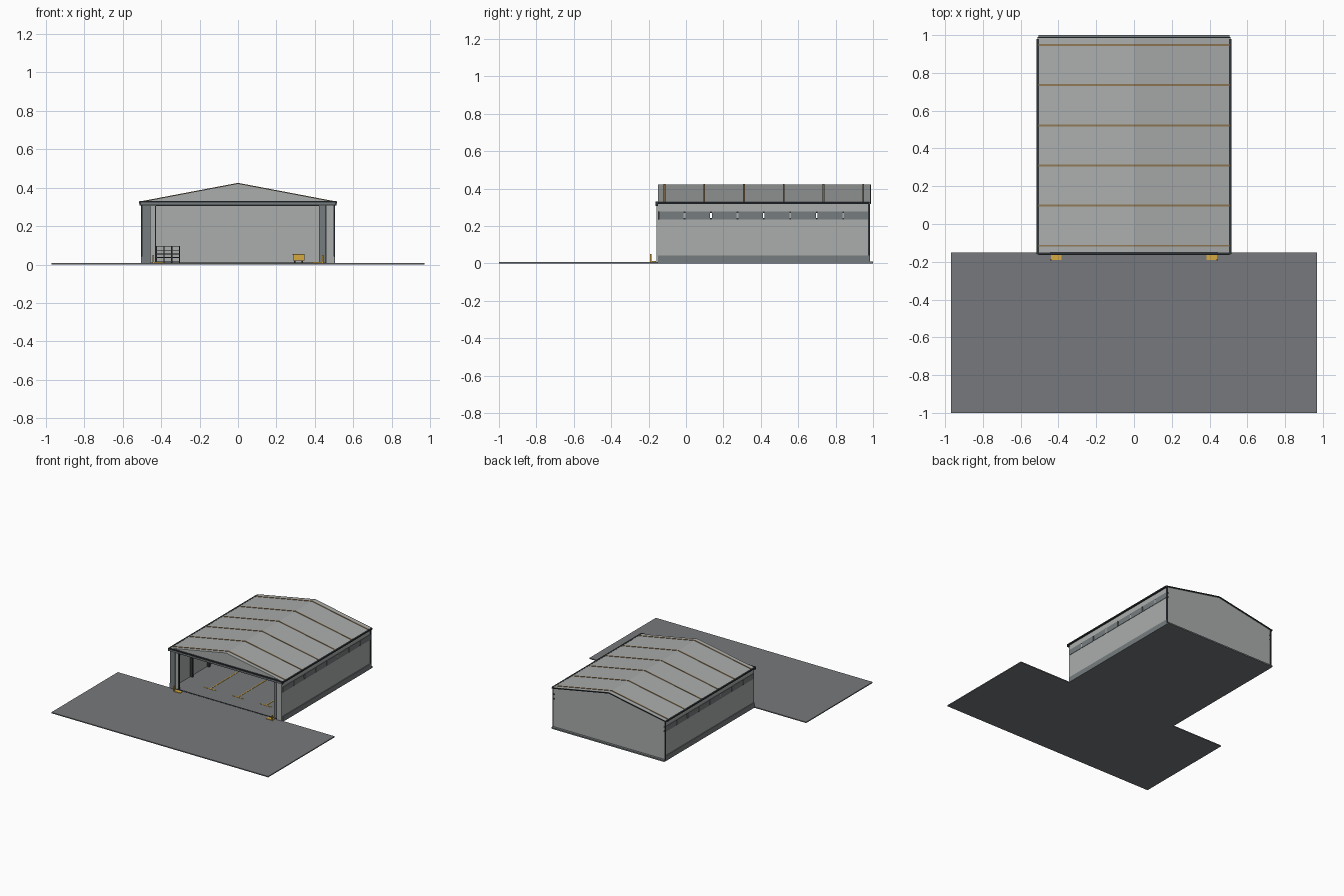
import bpy

cube = bpy.data.objects.get("Cube")
if cube:
    bpy.data.objects.remove(cube, do_unlink=True)


def material(name, r, g, b):
    m = bpy.data.materials.new(name)
    m.use_nodes = True
    m.diffuse_color = (r, g, b, 1)
    m.node_tree.nodes["Principled BSDF"].inputs["Base Color"].default_value = (r, g, b, 1)
    return m


cladding = material("light_cladding", 0.4, 0.42, 0.41)
concrete = material("grey_concrete", 0.18, 0.19, 0.2)
panel = material("grey_panel", 0.18, 0.2, 0.21)
steel = material("dark_steel", 0.03, 0.035, 0.04)
yellow = material("safety_yellow", 0.68, 0.4, 0.05)
rust = material("brown_rib", 0.28, 0.19, 0.09)


def mesh_object(name, verts, faces, mat):
    mesh = bpy.data.meshes.new(name)
    mesh.from_pydata(verts, [], faces)
    mesh.materials.append(mat)
    obj = bpy.data.objects.new(name, mesh)
    bpy.context.collection.objects.link(obj)
    return obj


def prism(name, profile, y0, y1, mat):
    """Extrude an x-z outline (counter-clockwise from the front) along y."""
    n = len(profile)
    verts = [(x, y, z) for y in (y0, y1) for x, z in profile]
    faces = [tuple(range(n)), tuple(reversed(range(n, n + n)))]
    for i in range(n):
        j = (i + 1) % n
        faces.append((j, i, i + n, j + n))
    return mesh_object(name, verts, faces, mat)


def box(name, x, y, z, mat):
    """Box from (min, max) pairs."""
    outline = [(x[0], z[0]), (x[1], z[0]), (x[1], z[1]), (x[0], z[1])]
    return prism(name, outline, y[0], y[1], mat)


def both_sides(name, x, y, z, mat):
    box("left_" + name, x, y, z, mat)
    box("right_" + name, (-x[1], -x[0]), y, z, mat)


HALF, EAVE, RIDGE = 0.5, 0.325, 0.422
FRONT, BACK = -0.15, 0.98
GROUND = 0.008
SLOPE = (RIDGE - EAVE) / 0.512


def gable_strip(name, half, top, thick, y, mat):
    """Band following both roof slopes."""
    low = top - SLOPE * half
    outline = [(-half, low - thick), (0, top - thick), (half, low - thick),
               (half, low), (0, top), (-half, low)]
    # split in two convex slopes
    a, b, c, d, e, f = outline
    prism(name + "_right", [a, b, e, f], *y, mat)
    prism(name + "_left", [b, c, d, e], *y, mat)


# Ground slabs
box("apron", (-0.97, 0.97), (-1, FRONT), (0, GROUND), concrete)
box("hangar_floor", (-HALF, HALF), (FRONT, BACK), (0, GROUND), concrete)
box("rear_base_trim", (-0.505, 0.505), (BACK, 1), (0, 0.011), panel)

# Side walls with a ribbon of window panels
WALL = (HALF - 0.01, HALF)
LENGTH = (FRONT, BACK)
SILL, HEAD = 0.234, 0.278
both_sides("lower_wall", WALL, LENGTH, (0, SILL), cladding)
both_sides("upper_wall", WALL, LENGTH, (HEAD, EAVE), cladding)
both_sides("wall_skirt", (HALF, 0.506), LENGTH, (0, 0.042), panel)
both_sides("eave_trim", (0.502, 0.515), (-0.16, BACK), (0.318, 0.328), steel)
PITCH, GAP = 0.1415, 0.005
for i in range(8):
    start = FRONT + i * PITCH
    end = min(start + PITCH, BACK)
    both_sides("window_panel", (0.492, 0.503), (start + GAP, end - GAP), (SILL, HEAD), panel)
    both_sides("gap_sill", WALL, (end - GAP, end + GAP), (SILL, SILL + 0.008), steel)
    both_sides("gap_head", WALL, (end - GAP, end + GAP), (HEAD - 0.008, HEAD), steel)
    if i % 2 == 0:
        both_sides("mullion", WALL, (end - GAP, end + GAP), (SILL, HEAD), cladding)

# Back wall, front gable and fascia
prism("back_wall", [(-HALF, 0), (HALF, 0), (HALF, EAVE), (0, RIDGE - 0.004), (-HALF, EAVE)],
      BACK - 0.01, BACK, cladding)
prism("front_gable", [(-HALF, EAVE - 0.02), (HALF, EAVE - 0.02), (HALF, EAVE),
                      (0, RIDGE - 0.004), (-HALF, EAVE)], FRONT, FRONT + 0.01, cladding)
box("front_fascia", (-0.512, 0.512), (-0.162, FRONT), (0.308, 0.33), steel)
box("fascia_cover", (-0.505, 0.505), (-0.164, -0.162), (0.313, 0.322), panel)
both_sides("rear_corner_trim", (0.498, 0.505), (BACK - 0.006, BACK + 0.004), (0, EAVE), steel)

# Roof and its ribs
gable_strip("roof", 0.512, RIDGE, 0.007, (FRONT, BACK + 0.004), cladding)
gable_strip("rear_verge", 0.512, RIDGE, 0.008, (BACK + 0.004, BACK + 0.009), steel)
for i in range(6):
    y = -0.115 + i * 0.2125
    gable_strip("roof_rib", 0.505, RIDGE + 0.003, 0.005, (y - 0.005, y + 0.005), rust)
    gable_strip("rafter", 0.49, RIDGE - 0.007, 0.018, (y - 0.006, y + 0.006), steel)
    both_sides("column", (0.47, 0.49), (y - 0.008, y + 0.008), (GROUND, EAVE - 0.01), steel)

# Stacked sliding doors at each side of the opening
TALL = (GROUND, 0.308)
box("right_outer_door", (-HALF, -0.455), (-0.157, -0.148), TALL, panel)
box("right_middle_door", (-0.475, -0.43), (-0.145, -0.137), TALL, cladding)
box("right_door_edge", (-0.432, -0.426), (-0.147, -0.13), TALL, steel)
box("left_outer_door", (0.46, HALF), (-0.157, -0.148), TALL, cladding)
box("left_middle_door", (0.422, 0.475), (-0.145, -0.137), TALL, panel)
box("left_door_edge", (0.456, 0.461), (-0.158, -0.14), TALL, steel)
box("door_track", (-HALF, HALF), (-0.149, -0.137), (GROUND, GROUND + 0.002), steel)

# Yellow guards beside the opening
both_sides("guard_plate", (0.385, 0.44), (-0.19, -0.16), (GROUND, 0.012), yellow)
both_sides("guard_post", (0.436, 0.444), (-0.192, -0.184), (GROUND, 0.05), yellow)

# Painted floor lines
PAINT = (GROUND, GROUND + 0.002)
for x in (-0.25, 0, 0.25):
    box("bay_line", (x - 0.004, x + 0.004), (0, 0.8), PAINT, yellow)
    for y in (0, 0.4, 0.8):
        box("bay_mark", (x - 0.05, x + 0.05), (y - 0.004, y + 0.004), PAINT, yellow)

# Storage rack near the back
for x in (-0.425, -0.385, -0.345, -0.305):
    for y in (0.78, 0.84):
        box("rack_post", (x - 0.003, x + 0.003), (y - 0.003, y + 0.003), (GROUND, 0.097), steel)
for i in range(5):
    z = 0.015 + i * 0.019
    box("rack_shelf", (-0.428, -0.302), (0.777, 0.843), (z, z + 0.004), steel)

# Tool cart
box("cart_body", (0.285, 0.345), (0.74, 0.8), (0.02, 0.052), yellow)
box("cart_top", (0.283, 0.347), (0.738, 0.802), (0.052, 0.056), steel)
for x in (0.295, 0.335):
    for y in (0.75, 0.79):
        box("cart_wheel", (x - 0.004, x + 0.004), (y - 0.006, y + 0.006), (GROUND, 0.02), steel)
